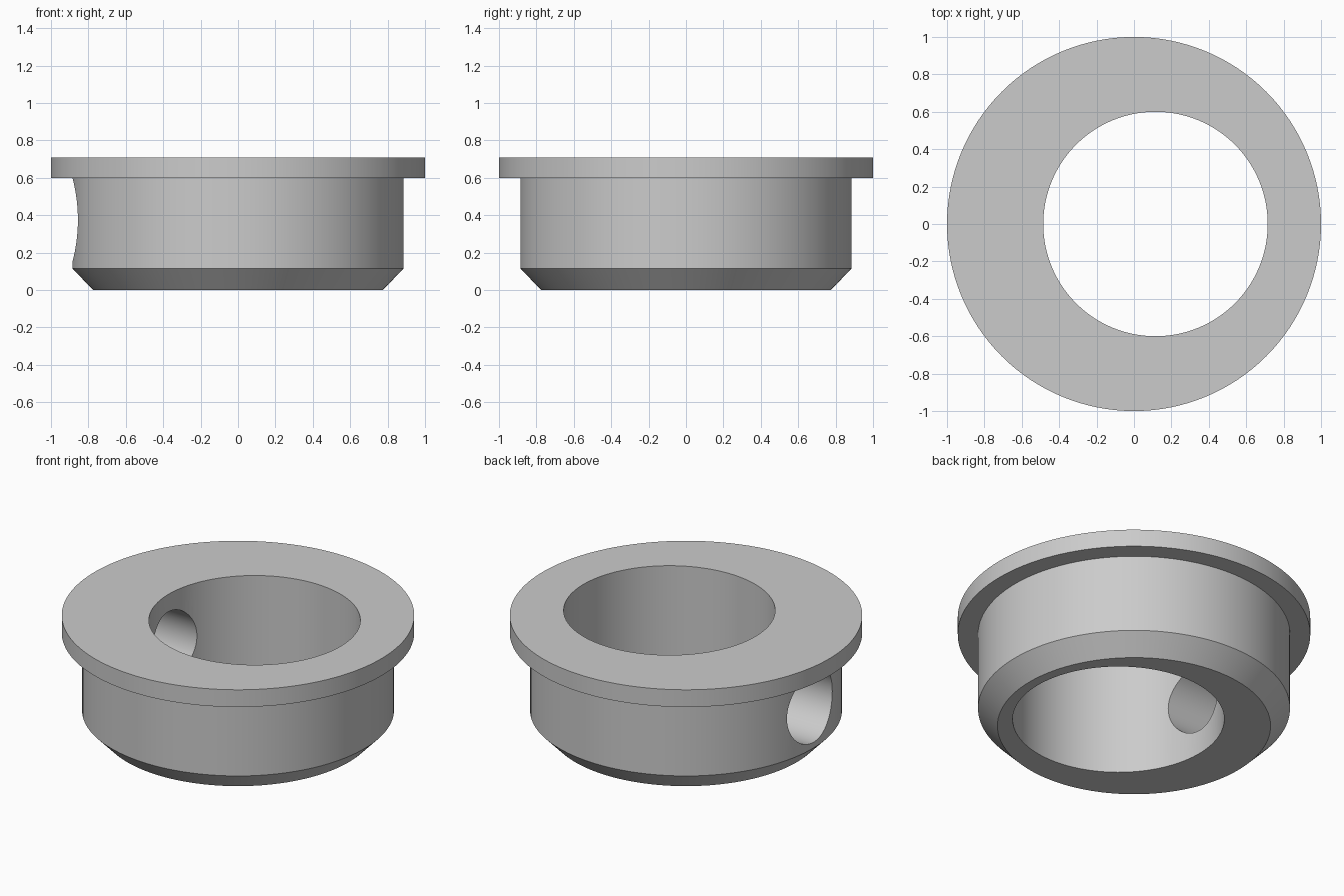
import bpy, bmesh, math
from mathutils import Matrix

cube = bpy.data.objects.get("Cube")
if cube:
    bpy.data.objects.remove(cube, do_unlink=True)

SEGMENTS = 128
BORE_X, BORE_RADIUS = 0.115, 0.6
PORT_Z, PORT_RADIUS = 0.375, 0.224

grey = bpy.data.materials.new("plain grey")
grey.use_nodes = True
colour = (0.6, 0.6, 0.6, 1)
grey.diffuse_color = colour
grey.node_tree.nodes["Principled BSDF"].inputs["Base Color"].default_value = colour


def add_object(name, bm):
    bmesh.ops.recalc_face_normals(bm, faces=bm.faces)
    mesh = bpy.data.meshes.new(name)
    bm.to_mesh(mesh)
    bm.free()
    mesh.materials.append(grey)
    obj = bpy.data.objects.new(name, mesh)
    bpy.context.collection.objects.link(obj)
    return obj


def turned(name, profile):
    """Closed solid of revolution from (radius, height) points."""
    bm = bmesh.new()
    rings = []
    for radius, z in profile:
        ring = bmesh.ops.create_circle(bm, segments=SEGMENTS, radius=radius,
                                       matrix=Matrix.Translation((0, 0, z)))
        rings.append(ring["verts"])
    for low, high in zip(rings, rings[1:]):
        for i in range(SEGMENTS):
            j = (i + 1) % SEGMENTS
            bm.faces.new((low[i], low[j], high[j], high[i]))
    bm.faces.new(rings[0])
    bm.faces.new(rings[-1])
    return add_object(name, bm)


def cutter(name, radius, length, matrix):
    bm = bmesh.new()
    bmesh.ops.create_cone(bm, cap_ends=True, segments=SEGMENTS, radius1=radius,
                          radius2=radius, depth=length, matrix=matrix)
    obj = add_object(name, bm)
    obj.hide_render = True
    return obj


# Flanged body with a chamfered foot
bushing = turned("flanged_bushing", [(0.775, 0), (0.885, 0.115), (0.885, 0.6),
                                     (1, 0.6), (1, 0.708)])

# Off-centre bore and the round port through the thick wall
cutters = [
    cutter("bore_cutter", BORE_RADIUS, 3, Matrix.Translation((BORE_X, 0, 0))),
    cutter("port_cutter", PORT_RADIUS, 1.2,
           Matrix.Translation((-0.7, 0, PORT_Z)) @ Matrix.Rotation(math.pi / 2, 4, "Y")),
]
bpy.ops.object.select_all(action="DESELECT")
bpy.context.view_layer.objects.active = bushing
bushing.select_set(True)
for tool in cutters:
    cut = bushing.modifiers.new(tool.name, "BOOLEAN")
    cut.operation = "DIFFERENCE"
    cut.solver = "EXACT"
    cut.object = tool
    bpy.ops.object.modifier_apply(modifier=cut.name)
    bpy.data.objects.remove(tool, do_unlink=True)

# Smooth walls, crisp rims
bpy.ops.object.shade_smooth_by_angle(angle=math.radians(30))
